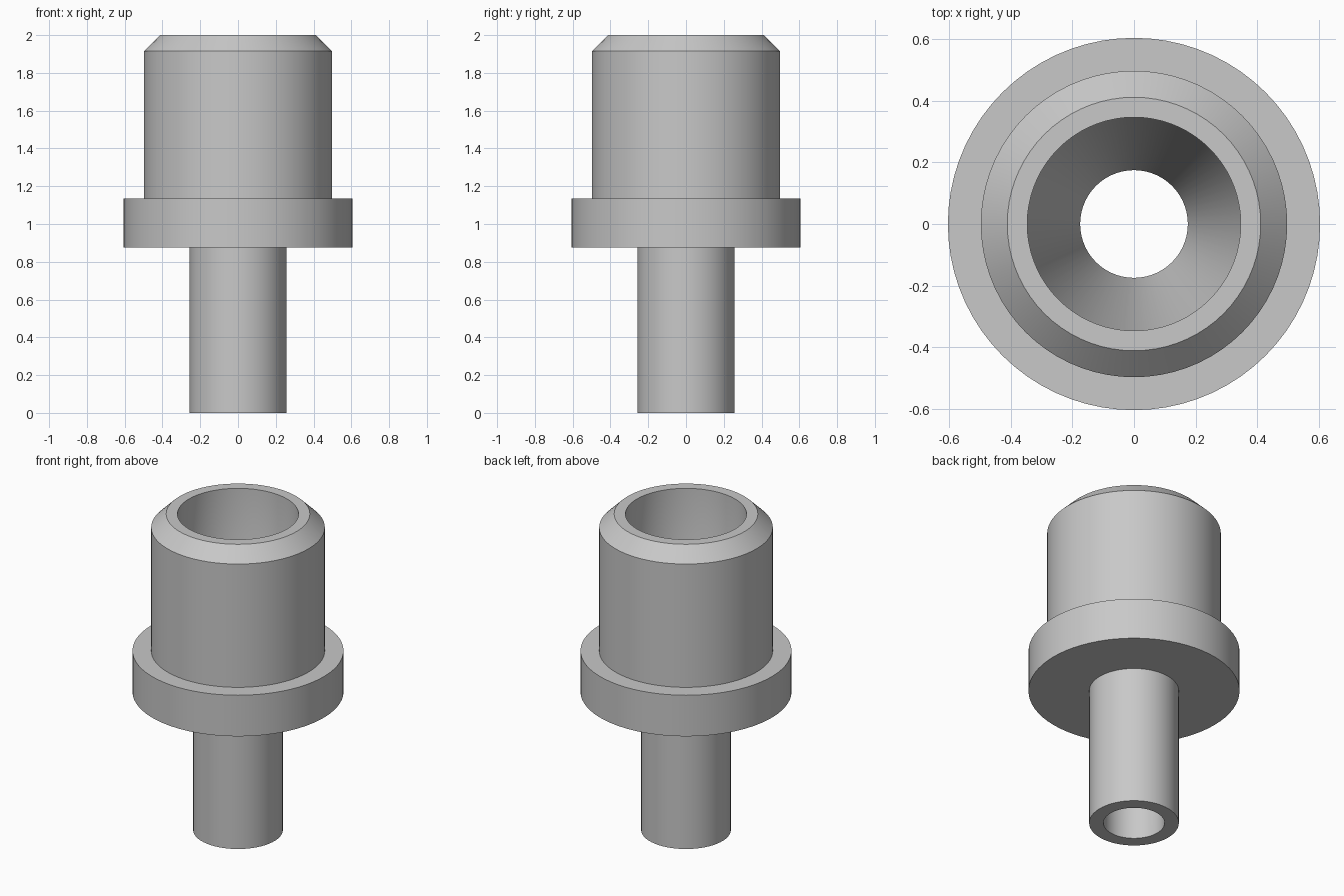
import bpy
import bmesh
import math

cube = bpy.data.objects.get("Cube")
if cube:
    bpy.data.objects.remove(cube, do_unlink=True)

SEGMENTS = 72

metal = bpy.data.materials.new("grey metal")
metal.use_nodes = True
grey = (0.58, 0.58, 0.58, 1.0)
metal.diffuse_color = grey
metal.node_tree.nodes["Principled BSDF"].inputs["Base Color"].default_value = grey


def lathe(name, profile):
    """Turn a closed (radius, height) outline around the z axis."""
    bm = bmesh.new()
    rings = []
    for i in range(SEGMENTS):
        a = math.tau * i / SEGMENTS
        rings.append([bm.verts.new((r * math.cos(a), r * math.sin(a), z))
                      for r, z in profile])
    count = len(profile)
    for i in range(SEGMENTS):
        here, after = rings[i], rings[(i + 1) % SEGMENTS]
        for j in range(count):
            k = (j + 1) % count
            bm.faces.new((here[j], after[j], after[k], here[k]))
    bmesh.ops.recalc_face_normals(bm, faces=bm.faces)
    mesh = bpy.data.meshes.new(name)
    bm.to_mesh(mesh)
    bm.free()
    mesh.materials.append(metal)
    obj = bpy.data.objects.new(name, mesh)
    bpy.context.collection.objects.link(obj)
    bpy.ops.object.select_all(action="DESELECT")
    obj.select_set(True)
    bpy.context.view_layer.objects.active = obj
    bpy.ops.object.shade_smooth_by_angle(angle=math.radians(30))
    return obj


# Outside: stem, flange, body and chamfered rim
outside = [(0.257, 0.0), (0.257, 0.875), (0.605, 0.875), (0.605, 1.135),
           (0.498, 1.135), (0.498, 1.915), (0.412, 2.0)]

# Inside: wide socket tapering into the narrow through bore
inside = [(0.347, 2.0), (0.347, 1.25), (0.175, 0.85), (0.175, 0.0)]

lathe("flanged_bushing", outside + inside)
